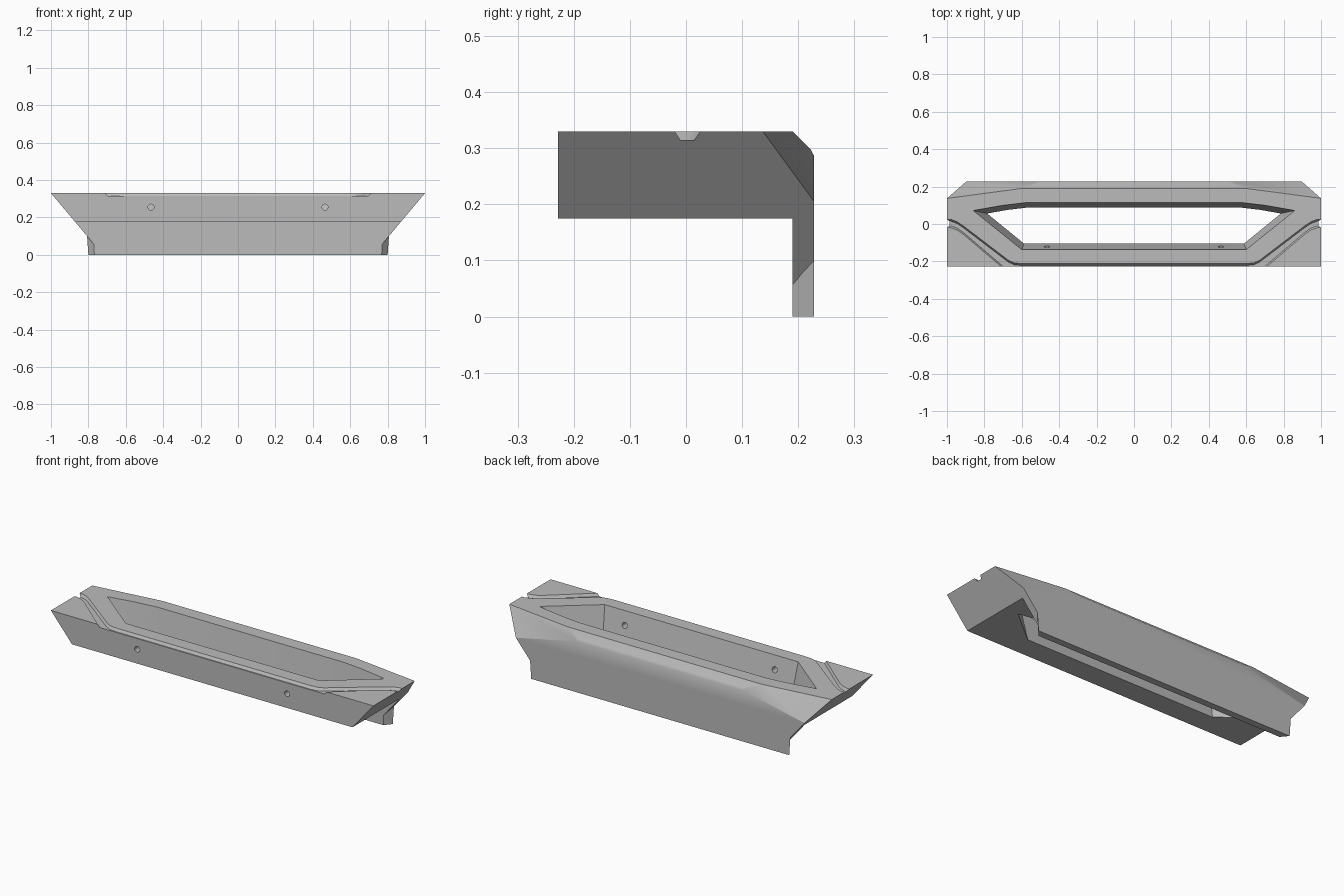
import bpy, bmesh, math
from mathutils import Vector

if "Cube" in bpy.data.objects:
    bpy.data.objects.remove(bpy.data.objects["Cube"], do_unlink=True)

grey = bpy.data.materials.new("plain_grey")
grey.use_nodes = True
colour = (0.5, 0.5, 0.5, 1)
grey.diffuse_color = colour
grey.node_tree.nodes["Principled BSDF"].inputs["Base Color"].default_value = colour

TOP = 0.33
HALF = 0.2285


def to_object(name, bm):
    bmesh.ops.recalc_face_normals(bm, faces=bm.faces[:])
    mesh = bpy.data.meshes.new(name)
    bm.to_mesh(mesh)
    bm.free()
    mesh.materials.append(grey)
    obj = bpy.data.objects.new(name, mesh)
    bpy.context.scene.collection.objects.link(obj)
    return obj


def loft(sections):
    """Closed solid through rings of equal length."""
    bm = bmesh.new()
    rings = [[bm.verts.new(p) for p in ring] for ring in sections]
    n = len(rings[0])
    for a, b in zip(rings, rings[1:]):
        for i in range(n):
            j = (i + 1) % n
            bm.faces.new((a[i], a[j], b[j], b[i]))
    bm.faces.new(rings[0])
    bm.faces.new(rings[-1])
    bmesh.ops.recalc_face_normals(bm, faces=bm.faces[:])
    return bm


def trim(bm, point, normal):
    """Remove everything beyond a plane and cap the cut."""
    cut = bmesh.ops.bisect_plane(
        bm, geom=bm.verts[:] + bm.edges[:] + bm.faces[:], dist=1e-6,
        plane_co=point, plane_no=normal, clear_outer=True)
    edges = [e for e in cut["geom_cut"] if isinstance(e, bmesh.types.BMEdge) and e.is_boundary]
    bmesh.ops.contextual_create(bm, geom=edges)


def mirrored(points):
    """Right half of an outline, ordered along x, with its left half added."""
    return points + [(-x, *rest) for x, *rest in reversed(points)]


# Body: angled section run along x, then trimmed to its raked ends
section = [(-HALF, TOP), (0.19, TOP), (0.222, 0.298), (HALF, 0.286),
           (HALF, 0.03), (0.19, 0.03), (0.19, 0.175), (-HALF, 0.175)]
bm = loft([[(x, y, z) for y, z in section] for x in (-1.1, 1.1)])
for s in (1, -1):
    trim(bm, Vector((s, 0, TOP)), Vector((s, 0, -0.84)))
    # Rear corner facets that widen the top bevel toward the ends
    a = Vector((s * 0.6, 0.19, TOP))
    b = Vector((s, 0.137, TOP))
    c = Vector((s * 0.895, HALF, 0.205))
    n = (b - a).cross(c - a)
    trim(bm, a, n if n.y > 0 else -n)
body = to_object("bumper_body", bm)


def combine(tool, operation):
    mod = body.modifiers.new(tool.name, "BOOLEAN")
    mod.operation = operation
    mod.solver = "EXACT"
    mod.object = tool
    tool.hide_render = True
    bpy.context.view_layer.objects.active = body
    bpy.ops.object.modifier_apply(modifier=mod.name)
    bpy.data.objects.remove(tool, do_unlink=True)


# Rear skirt with tapered ends
skirt = [[(-f, 0.19, z), (f, 0.19, z), (r, HALF, z), (-r, HALF, z)]
         for z, f, r in ((0, 0.768, 0.8), (0.17, 0.775, 0.812))]
combine(to_object("rear_skirt", loft(skirt)), "UNION")

# Tapered central opening
upper = mirrored([(0.6, -0.137), (0.86, 0.072), (0.7, 0.1), (0.58, 0.114)])
lower = mirrored([(0.588, -0.105), (0.785, 0.056), (0.68, 0.075), (0.57, 0.088)])
rings = [[(x + (x - u) * k, y + (y - v) * k, z) for (x, y), (u, v) in zip(base, other)]
         for base, other, k, z in ((upper, lower, 0.1, TOP + 0.0155),
                                   (lower, upper, 0.1, 0.175 - 0.0155))]
combine(to_object("opening_cutter", loft(rings)), "DIFFERENCE")

# Shallow channel sweeping from the ends to the front edge
path = mirrored([(1.05, 0.027, -0.02), (0.98, 0.025, -0.02), (0.945, 0.012, -0.032),
                 (0.91, -0.012, -0.057), (0.67, -0.195, -0.262),
                 (0.64, -0.208, -0.3), (0.6, -0.212, -0.3)])
channel = [[(x, i, TOP), (x, i - 0.01, 0.315), (x, o + 0.01, 0.315), (x, o, TOP),
            (x, o, TOP + 0.05), (x, i, TOP + 0.05)] for x, i, o in path]
combine(to_object("channel_cutter", loft(channel)), "DIFFERENCE")

# Round holes through the front wall
for s in (1, -1):
    ring = [(s * 0.465 + 0.016 * math.cos(t), 0.255 + 0.016 * math.sin(t))
            for t in (math.tau * i / 24 for i in range(24))]
    holes = loft([[(x, y, z) for x, z in ring] for y in (-0.3, -0.05)])
    combine(to_object("hole_cutter", holes), "DIFFERENCE")

bpy.ops.object.select_all(action="DESELECT")
body.select_set(True)
bpy.context.view_layer.objects.active = body
bpy.ops.object.shade_smooth_by_angle(angle=math.radians(32))
